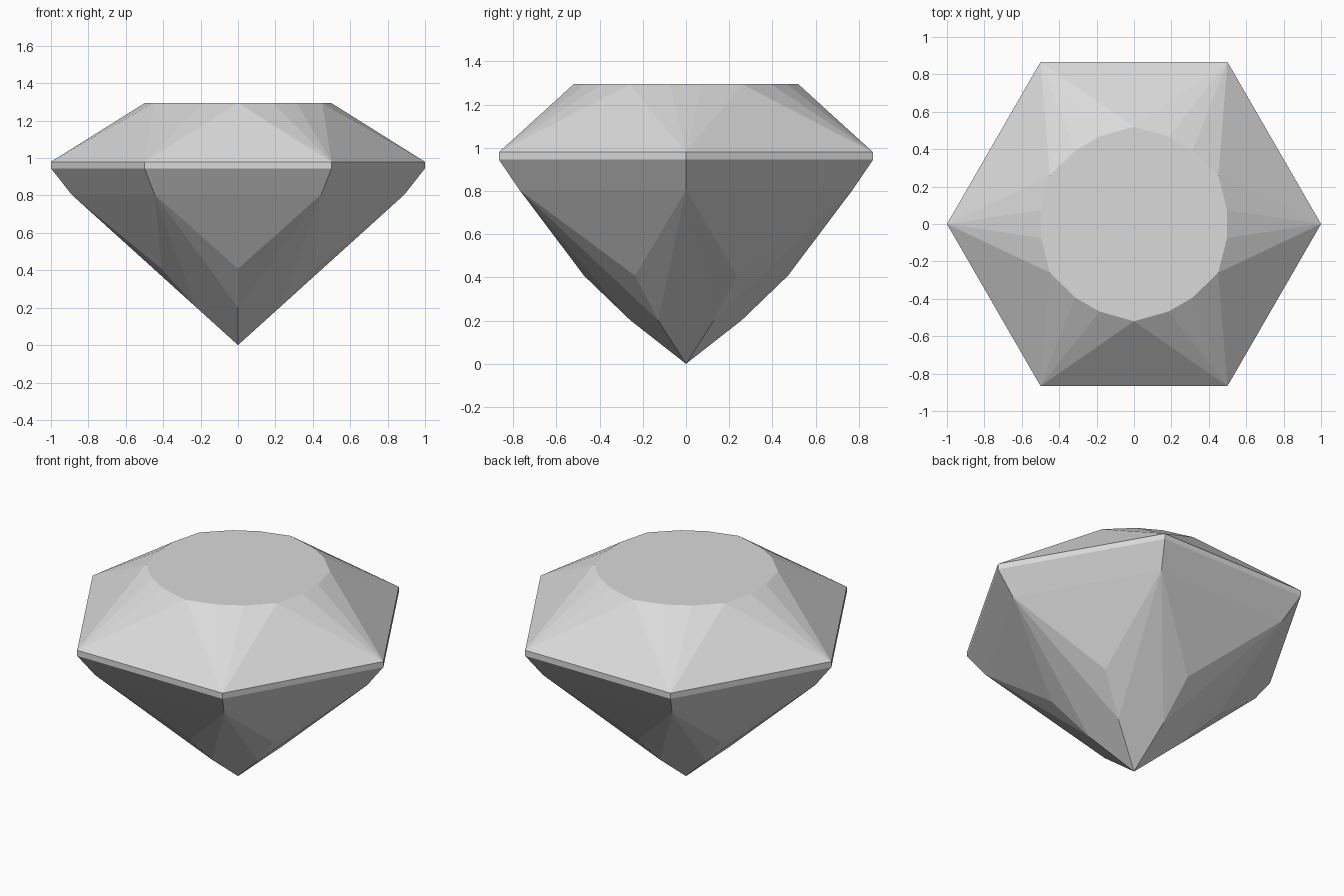
import bpy
import bmesh
from math import cos, sin, radians

SIDES = 6
STEP = 360 / SIDES

cube = bpy.data.objects.get("Cube")
if cube:
    bpy.data.objects.remove(cube, do_unlink=True)

# Single flat colour
stone = bpy.data.materials.new("pale grey stone")
stone.use_nodes = True
colour = (0.7, 0.7, 0.7, 1)
stone.diffuse_color = colour
stone.node_tree.nodes["Principled BSDF"].inputs["Base Color"].default_value = colour

bm = bmesh.new()


def ring(radius, z, turn=0):
    """Six vertices, evenly spaced, starting at the angle turn."""
    angles = [radians(turn + STEP * i) for i in range(SIDES)]
    return [bm.verts.new((radius * cos(a), radius * sin(a), z)) for a in angles]


# Table edge: three interleaved rings
table_before = ring(0.503, 1.295, -8.5)
table_after = ring(0.503, 1.295, 8.5)
table_mid = ring(0.52, 1.295, STEP / 2)

# Girdle and pavilion levels
girdle_top = ring(1, 0.98)
girdle_low = ring(1, 0.945)
shoulder = ring(0.89, 0.805)
flank = ring(0.472, 0.408, STEP / 2)
lower = ring(0.258, 0.202, STEP / 2)
tip = bm.verts.new((0, 0, 0))

table = []
for i in range(SIDES):
    j = (i + 1) % SIDES
    table += [table_before[i], table_after[i], table_mid[i]]
    facets = [
        # Crown: fan at each corner and one triangle on each side
        (girdle_top[i], table_after[i], table_before[i]),
        (girdle_top[i], table_before[i], table_mid[i - 1]),
        (girdle_top[i], table_mid[i], table_after[i]),
        (girdle_top[i], girdle_top[j], table_mid[i]),
        # Girdle band and bevel below it
        (girdle_low[i], girdle_low[j], girdle_top[j], girdle_top[i]),
        (shoulder[i], shoulder[j], girdle_low[j], girdle_low[i]),
        # Pavilion: side triangle, two slivers, corner kite
        (flank[i], shoulder[j], shoulder[i]),
        (flank[i], shoulder[i], lower[i]),
        (flank[i], lower[i], shoulder[j]),
        (tip, lower[i], shoulder[i], lower[i - 1]),
    ]
    for facet in facets:
        bm.faces.new(facet)
bm.faces.new(table)
bmesh.ops.recalc_face_normals(bm, faces=bm.faces)

mesh = bpy.data.meshes.new("cut_gem")
bm.to_mesh(mesh)
bm.free()
mesh.materials.append(stone)
gem = bpy.data.objects.new("cut_gem", mesh)
bpy.context.collection.objects.link(gem)
